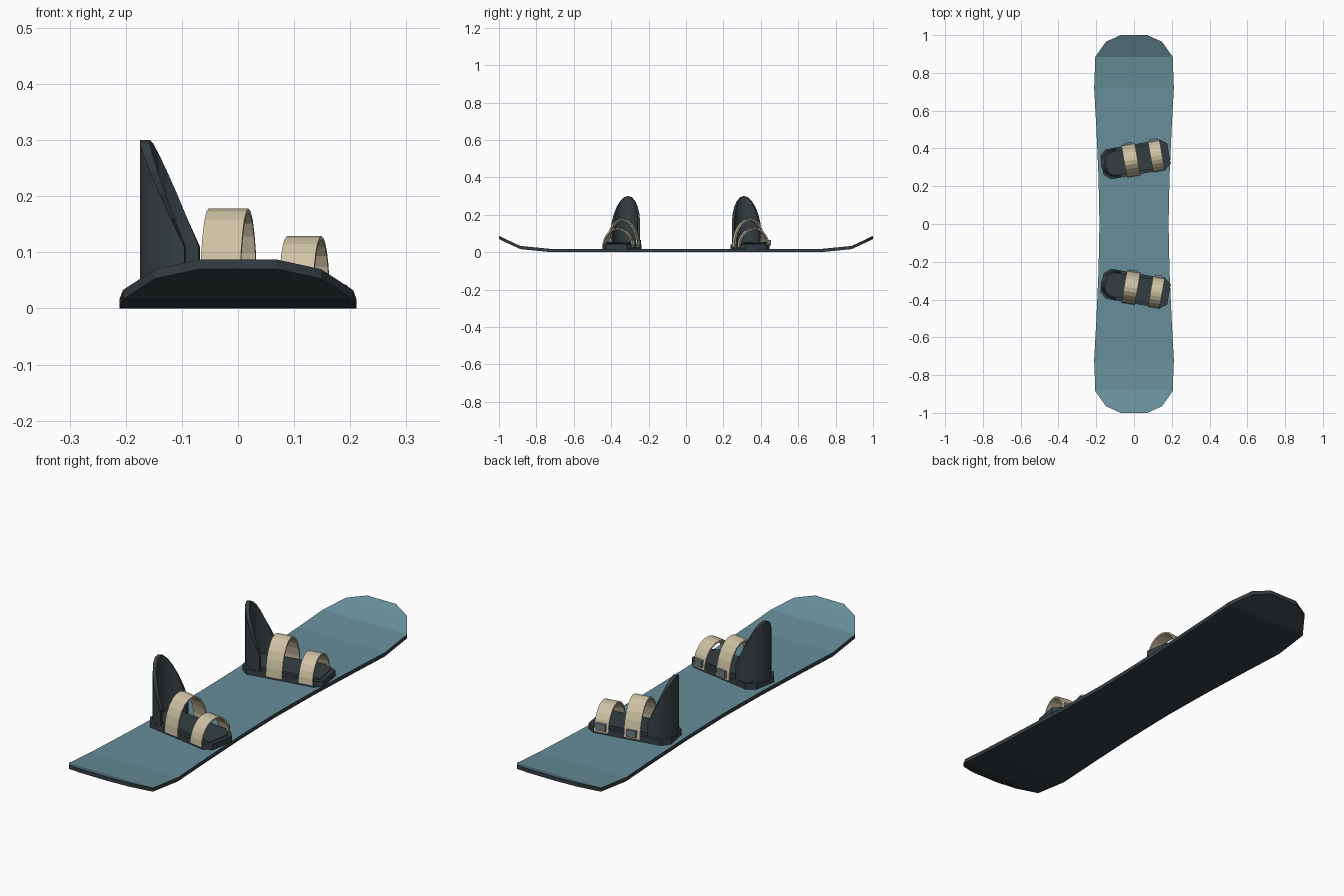
import bpy, bmesh
from math import sin, cos, pi, radians
from mathutils import Matrix

if "Cube" in bpy.data.objects:
    bpy.data.objects.remove(bpy.data.objects["Cube"])


def material(name, rgb):
    m = bpy.data.materials.new(name)
    m.diffuse_color = (*rgb, 1)
    m.use_nodes = True
    m.node_tree.nodes["Principled BSDF"].inputs["Base Color"].default_value = m.diffuse_color
    return m


DECK = material("deck_blue", (0.135, 0.27, 0.32))
DARK = material("dark_plastic", (0.035, 0.048, 0.056))
CREAM = material("strap_cream", (0.62, 0.54, 0.37))
GREY = material("buckle_grey", (0.17, 0.21, 0.23))


def finish(bm, name, mats, matrix=None):
    bmesh.ops.recalc_face_normals(bm, faces=bm.faces)
    me = bpy.data.meshes.new(name)
    bm.to_mesh(me)
    bm.free()
    for m in mats:
        me.materials.append(m)
    ob = bpy.data.objects.new(name, me)
    bpy.context.collection.objects.link(ob)
    if matrix:
        ob.matrix_world = matrix
    return ob


def loft(rings, closed=False):
    """Skin equal-length closed rings; cap the two ends unless closed."""
    bm = bmesh.new()
    vs = [[bm.verts.new(p) for p in r] for r in rings]
    n = len(vs[0])
    pairs = list(zip(vs, vs[1:]))
    for a, b in pairs:
        for i in range(n):
            j = (i + 1) % n
            bm.faces.new((a[i], a[j], b[j], b[i]))
    bm.faces.new(vs[0])
    bm.faces.new(vs[-1])
    return bm


# Board: cross-section stations (y, half width, underside height), mirrored to the tail
THICK = 0.017
half = [(0, .183, 0), (.25, .188, 0), (.5, .199, 0), (.72, .211, 0),
        (.885, .205, .016), (.965, .148, .053), (1, .07, .07)]
stations = [(-y, w, z) for y, w, z in half[:0:-1]] + half
bm = loft([[(-w, y, z), (w, y, z), (w, y, z + THICK), (-w, y, z + THICK)]
           for y, w, z in stations])
bm.normal_update()
bmesh.ops.recalc_face_normals(bm, faces=bm.faces)
for f in bm.faces:
    f.material_index = 0 if f.normal.z > 0.5 else 1
finish(bm, "board", [DECK, DARK])


def plate(name, outline, z0, z1, mat, matrix, toe_drop=0.0):
    """Flat slab from an upper outline mirrored in y; front end may ramp down."""
    pts = outline + [(x, -y) for x, y in reversed(outline)]
    xmax = max(x for x, y in pts)
    top = [(x, y, z1 - (toe_drop if x > xmax - 0.01 else 0)) for x, y in pts]
    finish(loft([[(x, y, z0) for x, y in pts], top]), name, [mat], matrix)


def strap(name, x, width, span, z0, z1, matrix, n=12):
    """Arched band across the foot."""
    rings = []
    t = 0.007
    for i in range(n + 1):
        a = pi * i / n
        o = (span * cos(a), z0 + (z1 - z0) * sin(a))
        k = ((span - t) * cos(a), z0 + (z1 - z0 - t) * sin(a))
        rings.append([(x - width / 2, *o), (x + width / 2, *o),
                      (x + width / 2, *k), (x - width / 2, *k)])
    finish(loft(rings), name, [CREAM], matrix)


def box(name, centre, size, mat, matrix):
    bm = bmesh.new()
    bmesh.ops.create_cube(bm, size=1, matrix=Matrix.Translation(centre)
                          @ Matrix.Diagonal((*size, 1)))
    finish(bm, name, [mat], matrix)


def highback(name, matrix, n=12):
    """Half-elliptical shell whose rim slopes from the tall back to the arms."""
    cx, zb = -0.083, 0.036
    rings = []
    for i in range(n + 1):
        a = pi * i / n
        c, s = cos(a), sin(a)
        z = 0.11 + 0.19 * s
        out = (cx - 0.094 * s, 0.08 * c)
        inn = (cx - 0.076 * s, 0.067 * c)
        rings.append([(*out, zb), (*out, z), (*inn, z), (*inn, zb)])
    finish(loft(rings), name, [DARK], matrix)


def binding(label, y, angle):
    m = Matrix.Translation((0, y, 0)) @ Matrix.Rotation(radians(angle), 4, 'Z')
    # base plate with clipped corners and a padded footbed
    plate(label + "_base_plate",
          [(-.172, .05), (-.14, .08), (.155, .08), (.188, .055)],
          THICK - .003, .042, DARK, m)
    plate(label + "_footbed",
          [(-.15, .035), (-.12, .062), (.14, .068), (.17, .05)],
          .04, .054, DARK, m, toe_drop=.009)
    highback(label + "_highback", m)
    # ankle and toe straps, each with a buckle on the same side
    for part, x, w, span, top in (("ankle", -.017, .072, .087, .178),
                                  ("toe", .12, .062, .083, .129)):
        strap(f"{label}_{part}_strap", x, w, span, .026, top, m)
        box(f"{label}_{part}_buckle", (x, span + .001, .05),
            (.042, .014, .03), GREY, m)


binding("front_binding", -.34, -10)
binding("rear_binding", .34, 10)
